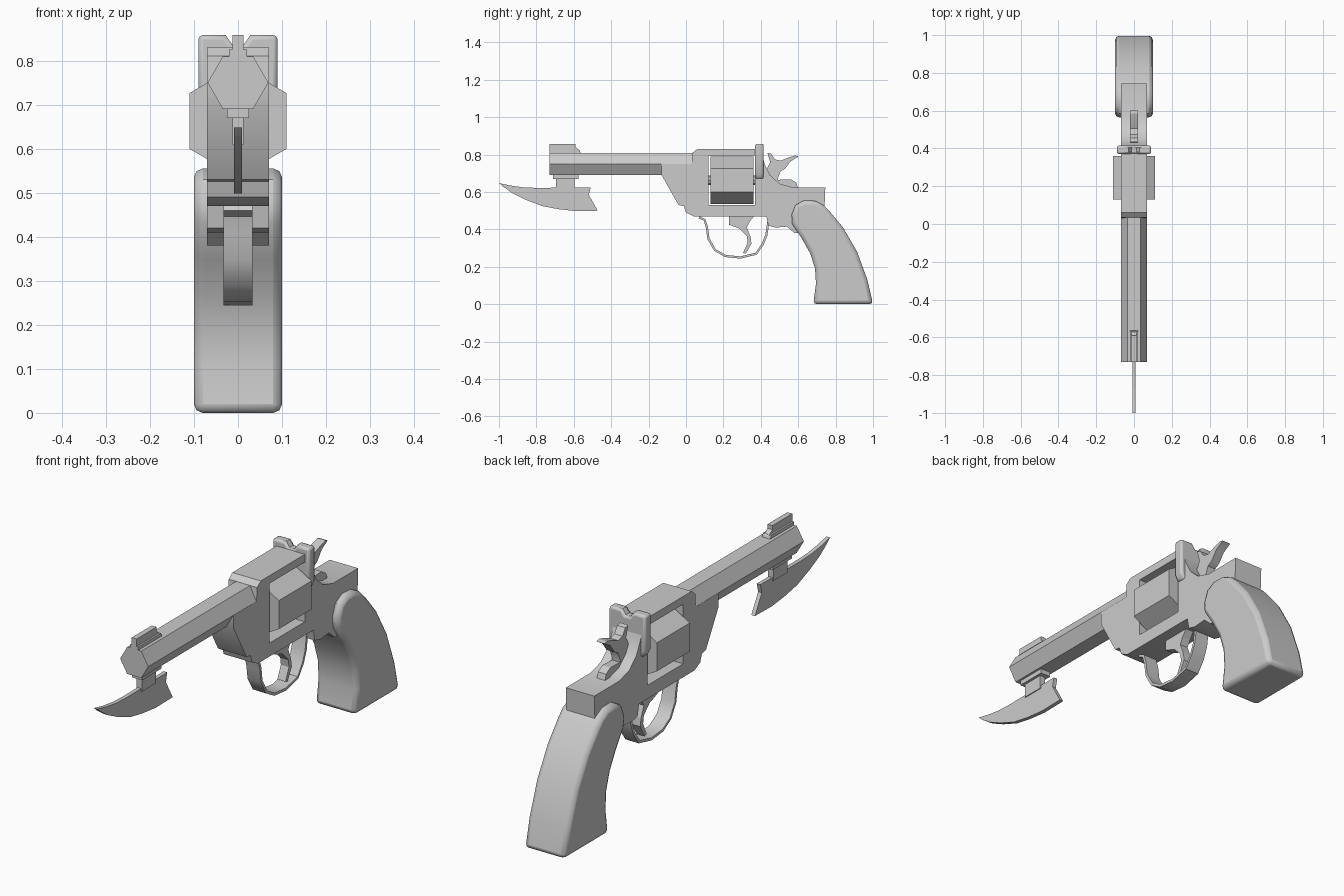
import bpy, bmesh, math
from mathutils import Vector

if "Cube" in bpy.data.objects:
    bpy.data.objects.remove(bpy.data.objects["Cube"])


def extrude(name, pts, half, bevel=0.0, segs=2, axis="x"):
    """Extrude a side profile (y, z) along x, or a front profile (x, z) along y."""
    lo, hi = half if isinstance(half, tuple) else (-half, half)
    bm = bmesh.new()
    vs = [bm.verts.new((lo, a, b) if axis == "x" else (a, lo, b)) for a, b in pts]
    face = bm.faces.new(vs)
    res = bmesh.ops.extrude_face_region(bm, geom=[face])
    move = (hi - lo, 0, 0) if axis == "x" else (0, hi - lo, 0)
    bmesh.ops.translate(bm, vec=move, verts=[v for v in res["geom"] if isinstance(v, bmesh.types.BMVert)])
    bmesh.ops.recalc_face_normals(bm, faces=bm.faces)
    me = bpy.data.meshes.new(name)
    bm.to_mesh(me)
    bm.free()
    ob = bpy.data.objects.new(name, me)
    bpy.context.collection.objects.link(ob)
    if bevel:
        m = ob.modifiers.new("bevel", "BEVEL")
        m.width, m.segments, m.limit_method = bevel, segs, "ANGLE"
        m.angle_limit = math.radians(60)
    return ob


def ngon(r, cz, n=6, turn=0.0):
    return [(r * math.cos(turn + i * math.tau / n), cz + r * math.sin(turn + i * math.tau / n)) for i in range(n)]


def strip(path, t):
    """Thicken an open path into a closed band outline."""
    p = [Vector(q) for q in path]
    left, right = [], []
    for i, q in enumerate(p):
        d = (p[min(i + 1, len(p) - 1)] - p[max(i - 1, 0)]).normalized()
        n = Vector((-d.y, d.x)) * t / 2
        left.append(tuple(q + n))
        right.append(tuple(q - n))
    return left + right[::-1]


def smooth(ob, deg=32):
    bpy.ops.object.select_all(action="DESELECT")
    bpy.context.view_layer.objects.active = ob
    ob.select_set(True)
    bpy.ops.object.shade_smooth_by_angle(angle=math.radians(deg))


# Frame with a rectangular cylinder window
frame = extrude("frame", [
    (-.13, .75), (-.13, .69), (-.04, .53), (-.012, .525), (0, .49), (.04, .47), (.43, .47),
    (.44, .42), (.48, .41), (.54, .415), (.58, .38), (.64, .38), (.74, .5), (.745, .625), (.57, .625),
    (.50, .645), (.45, .69), (.42, .75), (.40, .83), (.06, .83), (.035, .81), (.03, .75)], .07)
cutter = extrude("window_cutter", [(.12, .53), (.37, .53), (.37, .795), (.12, .795)], .3)
cutter.hide_render = True
cut = frame.modifiers.new("window", "BOOLEAN")
cut.object, cut.operation, cut.solver = cutter, "DIFFERENCE", "EXACT"
bpy.context.view_layer.objects.active = frame
frame.select_set(True)
bpy.ops.object.modifier_apply(modifier=cut.name)
bpy.data.objects.remove(cutter)
smooth(frame)

# Barrel, hexagonal cylinder and its axle
extrude("barrel", ngon(.069, .75), (-.73, .05), axis="y")
extrude("cylinder", ngon(.127, .663, turn=math.pi / 6), (.13, .36), axis="y")
extrude("axle", ngon(.025, .663, 8), (.11, .38), axis="y")

# Recoil shield with the rear sight notch
half_shield = [(.012, .835), (.028, .858), (.09, .858), (.09, .70), (.075, .67)]
shield = extrude("recoil_shield", half_shield + [(-x, z) for x, z in half_shield[::-1]],
                 (.37, .415), .01, axis="y")
smooth(shield)

# Front sight: base and blade
extrude("sight_base", [(-.73, .80), (-.73, .825), (-.57, .825), (-.56, .80)], .02)
extrude("sight_blade", [(-.73, .82), (-.73, .858), (-.59, .858), (-.59, .84), (-.565, .82)], .012)

# Bayonet: clamp, neck and curved blade
extrude("bayonet_clamp", [(-.71, .67), (-.575, .67), (-.575, .70), (-.71, .70)], .025)
extrude("bayonet_neck", [(-.695, .61), (-.595, .61), (-.595, .68), (-.695, .68)], .013)
extrude("bayonet_blade", [
    (-1, .648), (-.94, .635), (-.87, .625), (-.80, .622), (-.51, .625), (-.52, .585), (-.50, .55),
    (-.472, .50), (-.59, .498), (-.68, .508), (-.77, .525), (-.86, .56), (-.93, .595), (-.98, .63)], .009)

# Trigger guard and trigger
guard = extrude("trigger_guard", strip([
    (.07, .465), (.10, .45), (.112, .41), (.12, .35), (.155, .29), (.21, .258), (.29, .25),
    (.375, .27), (.41, .32), (.43, .37), (.44, .44)], .012), .033)
smooth(guard, 40)
extrude("trigger", [
    (.23, .48), (.23, .425), (.285, .405), (.325, .365), (.33, .33), (.305, .275), (.32, .27),
    (.35, .325), (.345, .36), (.325, .41), (.34, .44), (.37, .48)], .02)

# Hammer with spur and the bump behind it
hammer = extrude("hammer", [
    (.43, .62), (.42, .70), (.45, .76), (.435, .81), (.455, .805), (.475, .775), (.505, .767),
    (.55, .785), (.585, .795), (.602, .79), (.56, .765), (.53, .725), (.505, .71), (.49, .67), (.50, .62)], .02)
smooth(hammer)
extrude("hammer_bump", [(.48, .62), (.49, .665), (.56, .668), (.59, .65), (.60, .62)], .02)

# Grip
grip = extrude("grip", [
    (.68, 0), (1.0, 0), (.97, .13), (.915, .28), (.84, .41), (.765, .50), (.735, .53), (.69, .553),
    (.63, .555), (.585, .53), (.565, .48), (.567, .43), (.62, .35), (.665, .27), (.69, .19), (.695, .11)],
    .1, .02, 2)
smooth(grip)
